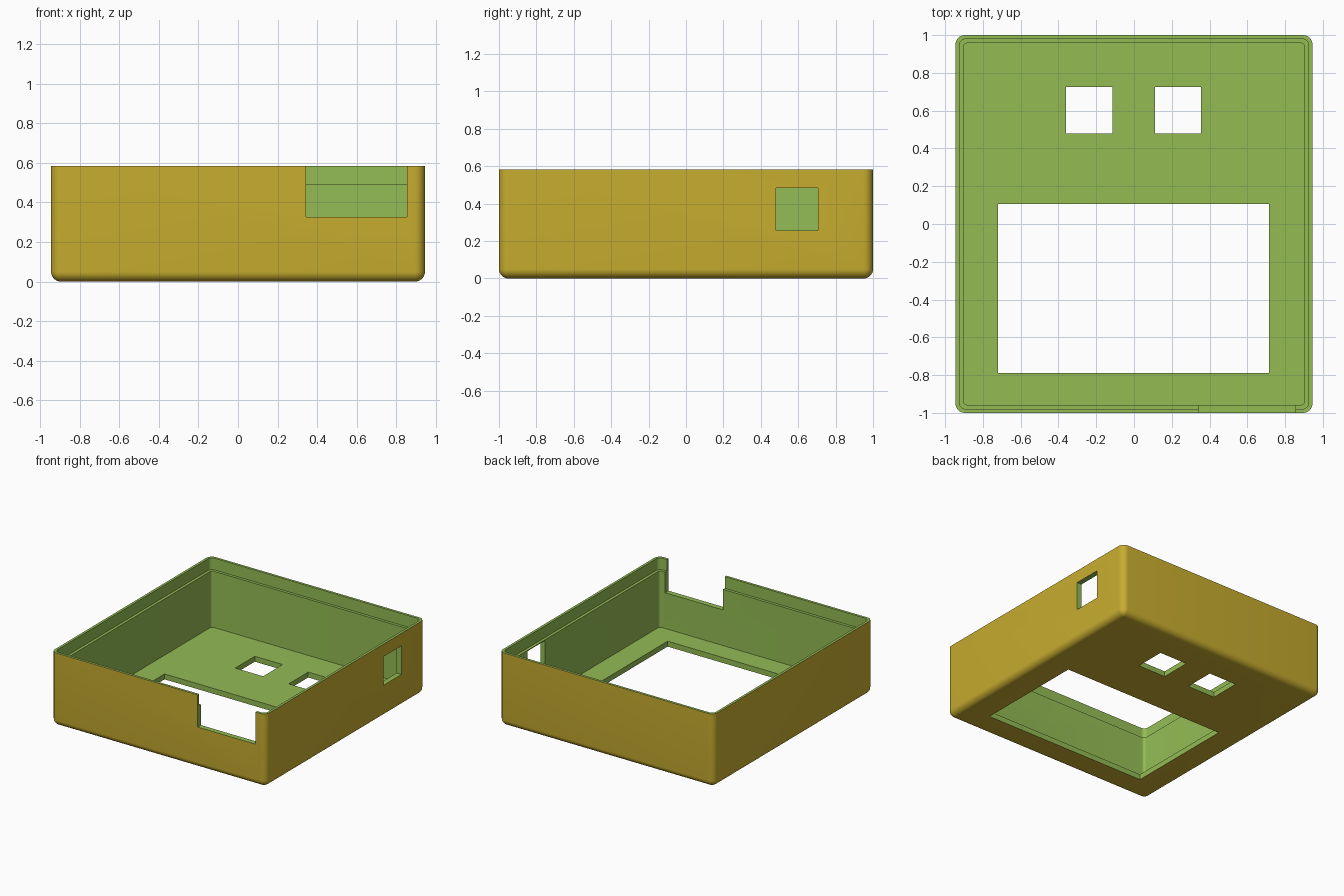
import bpy, bmesh, math

if "Cube" in bpy.data.objects:
    bpy.data.objects.remove(bpy.data.objects["Cube"])

HX, HY, H = 0.945, 1.0, 0.583      # half width, half depth, height
R, FLOOR, LEDGE = 0.05, 0.043, 0.49


def srgb(r, g, b):
    lin = lambda c: c / 12.92 if c <= 0.04045 else ((c + 0.055) / 1.055) ** 2.4
    return (lin(r / 255), lin(g / 255), lin(b / 255), 1)


def material(name, colour):
    m = bpy.data.materials.new(name)
    m.diffuse_color = colour
    m.use_nodes = True
    m.node_tree.nodes["Principled BSDF"].inputs["Base Color"].default_value = m.diffuse_color
    return m


MATS = [material("mustard yellow", srgb(200, 173, 47)),
        material("leaf green", srgb(147, 187, 84))]


def make_object(name, bm):
    me = bpy.data.meshes.new(name)
    bmesh.ops.recalc_face_normals(bm, faces=bm.faces)
    bm.to_mesh(me)
    bm.free()
    for m in MATS:
        me.materials.append(m)
    ob = bpy.data.objects.new(name, me)
    bpy.context.collection.objects.link(ob)
    return ob


def ring(bm, inset, rad, z, seg=8):
    """Rounded rectangle of vertices at height z."""
    verts = []
    for q, (sx, sy) in enumerate([(1, 1), (-1, 1), (-1, -1), (1, -1)]):
        for i in range(seg + 1):
            a = (q + i / seg) * math.pi / 2
            verts.append(bm.verts.new((sx * (HX - inset - rad) + rad * math.cos(a),
                                       sy * (HY - inset - rad) + rad * math.sin(a), z)))
    return verts


# Open tray: rounded bottom edge, outer wall, rim, ledge, inner wall, floor
bm = bmesh.new()
levels = []
for i in range(9):
    a = i / 8 * math.pi / 2
    rad = R * math.sin(a)
    levels.append((R - rad, rad, R - R * math.cos(a)))
outer = len(levels)
levels += [(0, R, H), (0.02, 0.035, H), (0.02, 0.035, LEDGE),
           (0.042, 0.022, LEDGE), (0.042, 0.022, FLOOR)]
rings = [ring(bm, *lv) for lv in levels]
for k in range(len(rings) - 1):
    a, b = rings[k], rings[k + 1]
    for i in range(len(a)):
        j = (i + 1) % len(a)
        f = bm.faces.new((a[i], a[j], b[j], b[i]))
        f.material_index = 0 if k < outer else 1
bm.faces.new(rings[0])
bm.faces.new(rings[-1]).material_index = 1
bmesh.ops.remove_doubles(bm, verts=bm.verts, dist=1e-5)
tray = make_object("case_tray", bm)


def cut(x0, x1, y0, y1, z0, z1):
    """Cut a green-sided rectangular opening through the tray."""
    bm = bmesh.new()
    bmesh.ops.create_cube(bm, size=1)
    for v in bm.verts:
        v.co = ((x0 + x1) / 2 + v.co.x * (x1 - x0), (y0 + y1) / 2 + v.co.y * (y1 - y0),
                (z0 + z1) / 2 + v.co.z * (z1 - z0))
    for f in bm.faces:
        f.material_index = 1
    cutter = make_object("opening_cutter", bm)
    cutter.hide_render = True
    mod = tray.modifiers.new("opening", 'BOOLEAN')
    mod.operation, mod.solver, mod.object = 'DIFFERENCE', 'EXACT', cutter
    bpy.context.view_layer.objects.active = tray
    bpy.ops.object.modifier_apply(modifier=mod.name)
    bpy.data.objects.remove(cutter)


cut(-0.72, 0.715, -0.79, 0.105, -0.1, 0.1)       # display window
cut(-0.36, -0.115, 0.48, 0.725, -0.1, 0.1)       # button hole, left
cut(0.11, 0.355, 0.48, 0.725, -0.1, 0.1)         # button hole, right
cut(0.345, 0.855, -1.1, -0.93, 0.327, 0.7)       # front connector notch
cut(0.85, 1.05, 0.48, 0.705, 0.255, 0.483)       # side port

# Smooth rounded edges, crisp openings
tray.select_set(True)
bpy.context.view_layer.objects.active = tray
bpy.ops.object.shade_smooth_by_angle(angle=math.radians(30))
